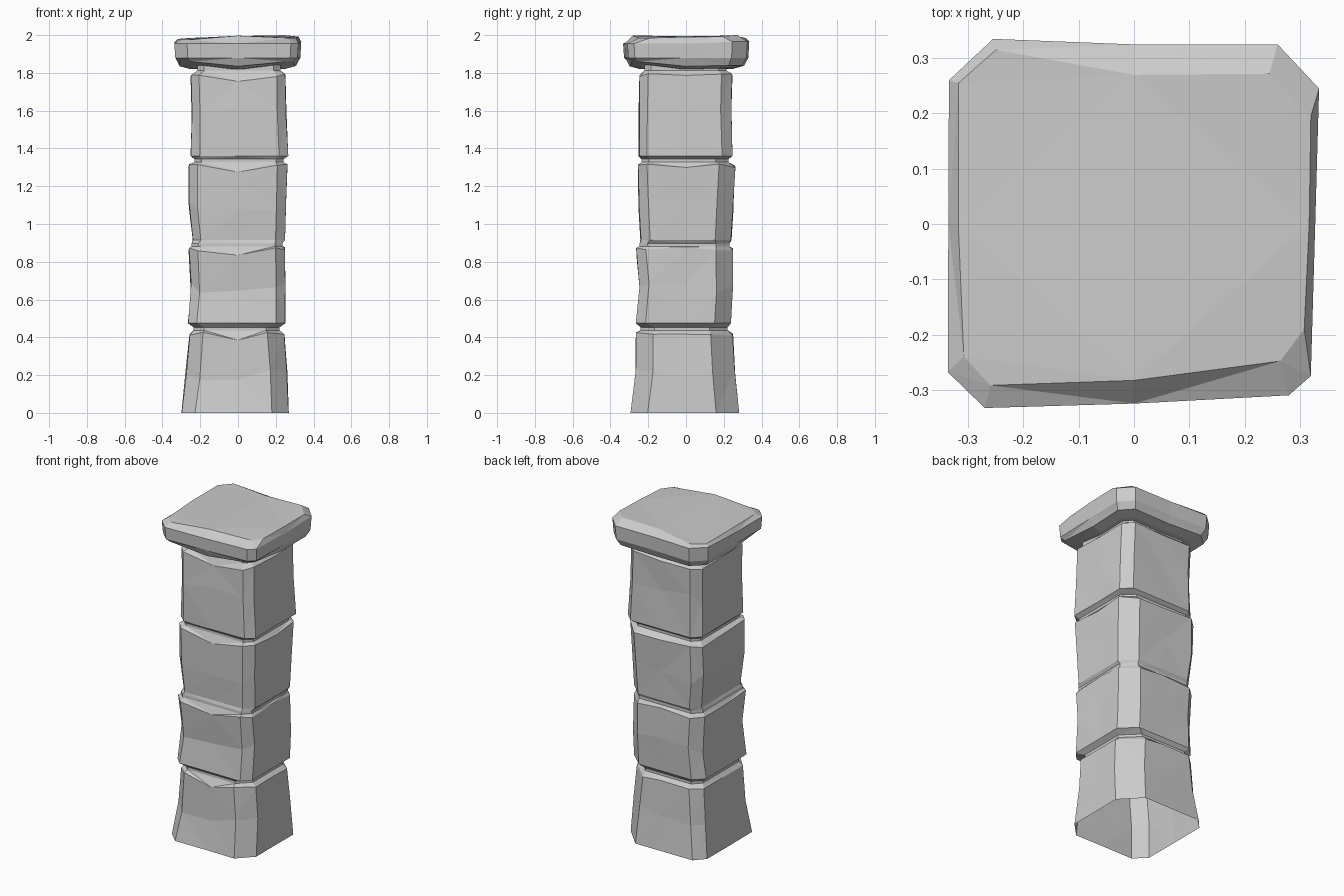
import bpy, bmesh, random

if "Cube" in bpy.data.objects:
    bpy.data.objects.remove(bpy.data.objects["Cube"])

random.seed(4)


def outline(x0, x1, y0, y1, cuts):
    """Square with cut corners (front-left, front-right, back-right, back-left) plus side midpoints."""
    a, b, c, d = cuts
    return [(x0 + a, y0), (0, y0), (x1 - b, y0),
            (x1, y0 + b), (x1, 0), (x1, y1 - c),
            (x1 - c, y1), (0, y1), (x0 + d, y1),
            (x0, y1 - d), (x0, 0), (x0, y0 + a)]


def loft(name, rings, cap_bottom, cap_top):
    """Skin a stack of equal-length rings into one flat-shaded object."""
    bm = bmesh.new()
    loops = [[bm.verts.new(p) for p in r] for r in rings]
    n = len(loops[0])
    for lo, hi in zip(loops, loops[1:]):
        for i in range(n):
            j = (i + 1) % n
            bm.faces.new((lo[i], lo[j], hi[j], hi[i]))
    if cap_bottom:
        bm.faces.new(loops[0][::-1])
    if cap_top:
        bm.faces.new(loops[-1])
    bmesh.ops.triangulate(bm, faces=bm.faces[:])
    me = bpy.data.meshes.new(name)
    bm.to_mesh(me)
    bm.free()
    ob = bpy.data.objects.new(name, me)
    bpy.context.collection.objects.link(ob)
    return ob


# Four stone blocks: bottom, middle and top extents (z, x0, x1, y0, y1)
blocks = [
    [(0, -.30, .27, -.295, .28), (.2, -.275, .26, -.265, .26), (.42, -.255, .245, -.265, .25)],
    [(.475, -.265, .25, -.265, .24), (.65, -.25, .25, -.245, .25), (.87, -.26, .25, -.265, .25)],
    [(.915, -.24, .25, -.24, .24), (1.1, -.26, .255, -.25, .25), (1.31, -.26, .26, -.255, .26)],
    [(1.36, -.25, .265, -.25, .245), (1.6, -.245, .255, -.25, .24), (1.79, -.25, .25, -.245, .245)],
]
# Mortar grooves above each block
grooves = [(.445, -.235, .22, -.24, .22), (.89, -.245, .235, -.245, .23),
           (1.335, -.23, .24, -.235, .225), (1.82, -.215, .225, -.22, .215)]
# Corner cuts per block
cuts = [(.07, .09, .12, .06), (.045, .05, .09, .06), (.045, .05, .085, .05), (.045, .045, .055, .05)]

rings = []
for block, groove, cut in zip(blocks, grooves, cuts):
    for level, (z, *ext) in enumerate(block):
        ring = []
        for i, (x, y) in enumerate(outline(*ext, cut)):
            dz = 0
            if level == 2:      # chipped upper edge, deepest in the front middle
                dz = -.035 if i == 1 else random.uniform(-.012, .008)
            elif level == 1:    # uneven chiselled middle
                dz = random.uniform(-.04, .04)
            k = 1 + random.uniform(-.012, .008)
            ring.append((x * k, y * k, z + dz))
        rings.append(ring)
    z, *ext = groove
    for dz in (-.008, .008):
        rings.append([(x, y, z + dz) for x, y in outline(*ext, [c * .8 for c in cut])])
rings.append([(x, y, 1.86) for x, y, z in rings[-1]])
loft("pillar_shaft", rings, False, True)

# Capstone: widest outline, then inset below and above
rim = [(-.27, -.333), (0, -.325), (.28, -.31), (.32, -.275), (.328, 0), (.335, .245),
       (.26, .325), (0, .325), (-.255, .335), (-.335, .26), (-.336, 0), (-.337, -.268)]
top = [(-.26, -.292), (0, -.283), (.265, -.248), (.308, -.19), (.317, 0), (.32, .195),
       (.245, .272), (0, .27), (-.25, .315), (-.318, .255), (-.318, 0), (-.308, -.24)]
top_z = [1.975, 1.997, 1.985, 1.985, 1.99, 1.992, 2.0, 1.995, 1.985, 1.98, 1.98, 1.975]


def low_z(x, y):
    return 1.825 if x == 0 or y == 0 else 1.85 - .02 * (y > .2)


cap = [[(x * .75, y * .75, low_z(x, y) - .005) for x, y in rim],
       [(x * .92, y * .92, low_z(x, y) + .01) for x, y in rim],
       [(x * .985, y * .985, 1.88) for x, y in rim],
       [(x, y, 1.955 + .01 * (y > .2)) for x, y in rim],
       [(x, y, z) for (x, y), z in zip(top, top_z)]]
loft("capstone", cap, True, True)
